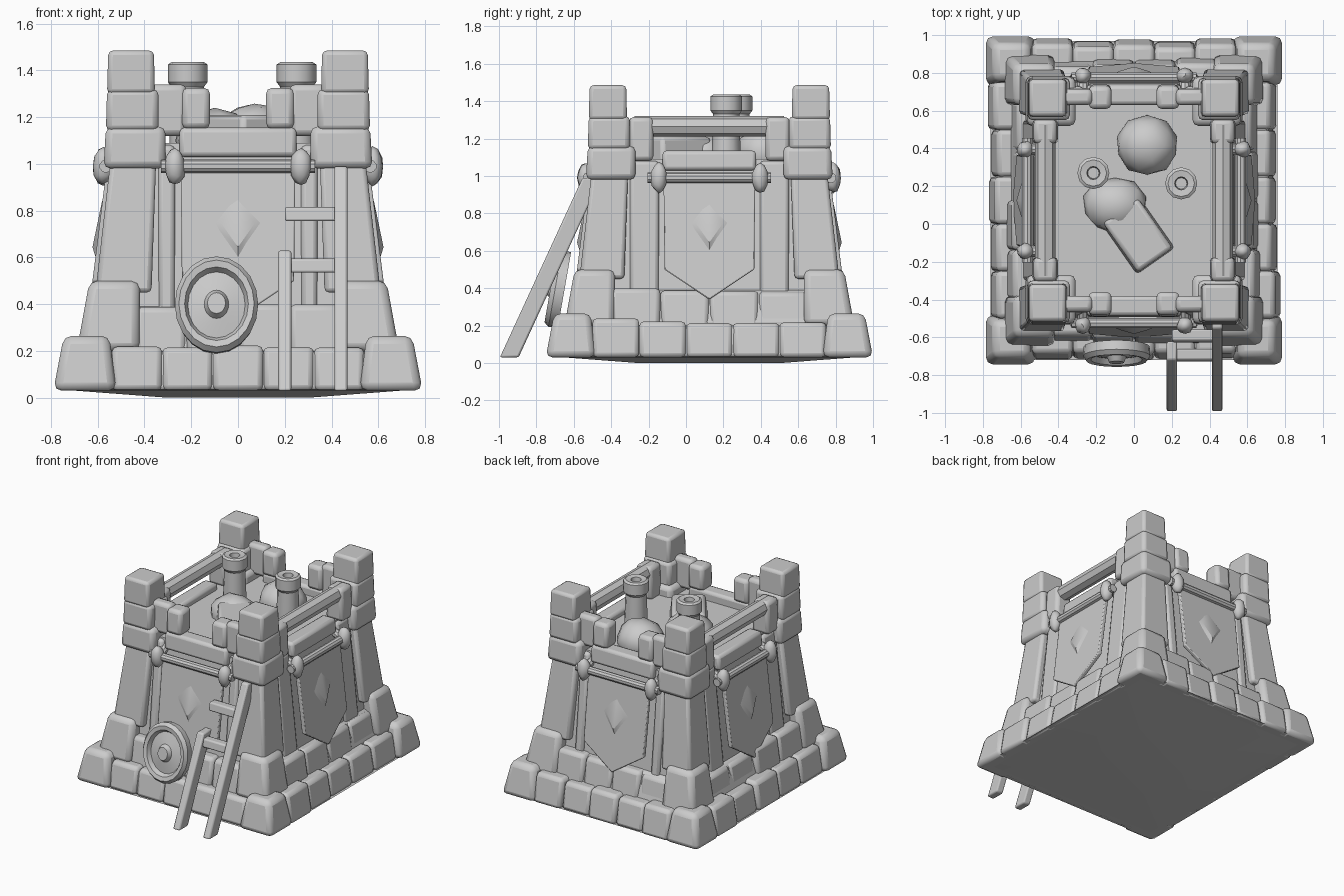
import bpy, bmesh, math, random
from mathutils import Vector, Matrix

random.seed(4)
old = bpy.data.objects.get("Cube")
if old:
    bpy.data.objects.remove(old, do_unlink=True)

stone = bpy.data.materials.new("plain_grey")
stone.use_nodes = True
stone.diffuse_color = (0.6, 0.6, 0.6, 1)
stone.node_tree.nodes["Principled BSDF"].inputs["Base Color"].default_value = (0.6, 0.6, 0.6, 1)

CY = 0.125     # tower centre along y
EXTRA = 0.085  # the tower is deeper than it is wide


def finish(name, bm, bevel=0.0, angle=35):
    bmesh.ops.recalc_face_normals(bm, faces=bm.faces)
    mesh = bpy.data.meshes.new(name)
    bm.to_mesh(mesh)
    bm.free()
    mesh.materials.append(stone)
    obj = bpy.data.objects.new(name, mesh)
    bpy.context.collection.objects.link(obj)
    if bevel:
        mod = obj.modifiers.new("soft_edges", "BEVEL")
        mod.width, mod.segments = bevel, 2
    bpy.ops.object.select_all(action="DESELECT")
    obj.select_set(True)
    bpy.context.view_layer.objects.active = obj
    bpy.ops.object.shade_smooth_by_angle(angle=math.radians(angle))
    return obj


def rect(x0, x1, y0, y1, z):
    return [Vector(p) for p in ((x0, y0, z), (x1, y0, z), (x1, y1, z), (x0, y1, z))]


def loft(name, low, high, bevel=0.0):
    # Closed solid between two matching outlines
    bm = bmesh.new()
    a = [bm.verts.new(p) for p in low]
    b = [bm.verts.new(p) for p in high]
    n = len(a)
    bm.faces.new(a[::-1])
    bm.faces.new(b)
    for i in range(n):
        bm.faces.new((a[i], a[(i + 1) % n], b[(i + 1) % n], b[i]))
    return finish(name, bm, bevel)


def rod(name, a, b, r1, r2=None, sides=10, bevel=0.0):
    a, b = Vector(a), Vector(b)
    bm = bmesh.new()
    turn = (b - a).to_track_quat("Z", "Y").to_matrix().to_4x4()
    bmesh.ops.create_cone(bm, cap_ends=True, segments=sides, radius1=r1, radius2=r2 or r1,
                          depth=(b - a).length, matrix=Matrix.Translation((a + b) / 2) @ turn)
    return finish(name, bm, bevel)


def ball(name, at, size, lumps=0.0):
    bm = bmesh.new()
    bmesh.ops.create_icosphere(bm, subdivisions=2, radius=1)
    for v in bm.verts:
        v.co *= 1 + random.uniform(-lumps, lumps)
        v.co = Vector(at) + Vector(c * s for c, s in zip(v.co, size))
    return finish(name, bm, 0, 50)


def slab(name, r0, z0, r1, z1, bevel=0.0):
    def ring(r, z):
        return rect(-r, r, CY - r - EXTRA, CY + r + EXTRA, z)
    return loft(name, ring(r0, z0), ring(r1, z1), bevel)


# Solid core, stepped footing and deck
slab("underside", 0.3, 0.0, 0.76, 0.035)
slab("footing", 0.74, 0.03, 0.71, 0.2, 0.02)
slab("step", 0.66, 0.19, 0.6, 0.39, 0.03)
slab("wall_core", 0.575, 0.35, 0.49, 1.09)

# Corner towers: inner, outer and height, bottom then top
tiers = {
    "corner_footing": (0.52, 0.79, 0.03, 0.55, 0.745, 0.265, 0.035),
    "corner_step": (0.42, 0.69, 0.2, 0.42, 0.635, 0.5, 0.035),
    "corner_shaft": (0.37, 0.61, 0.45, 0.35, 0.545, 1.02, 0.02),
    "corner_collar": (0.31, 0.575, 0.98, 0.31, 0.565, 1.16, 0.03),
    "corner_neck": (0.34, 0.565, 1.14, 0.34, 0.56, 1.32, 0.025),
    "corner_top": (0.355, 0.56, 1.3, 0.36, 0.555, 1.485, 0.02),
}
for name, (i0, o0, z0, i1, o1, z1, bev) in tiers.items():
    for sx in (-1, 1):
        for sy in (-1, 1):
            def corner(i, o, z):
                return rect(sx * i, sx * o, CY + sy * (i + EXTRA), CY + sy * (o + EXTRA), z)
            loft(name, corner(i0, o0, z0), corner(i1, o1, z1), bev)


def side_map(side):
    # Returns a function from (along, outward, height) to the model
    turn = Matrix.Rotation(side * math.pi / 2, 3, "Z")
    grow = EXTRA if side % 2 == 0 else 0

    def put(u, d, z):
        p = turn @ Vector((u, -(d + grow), z))
        return p + Vector((0, CY, 0))
    return put


def block(name, put, u0, u1, low, high, bevel):
    # low and high hold inner distance, outer distance, height
    def ring(d0, d1, z):
        return [put(u0, d0, z), put(u1, d0, z), put(u1, d1, z), put(u0, d1, z)]
    return loft(name, ring(*low), ring(*high), bevel)


for side in range(4):
    put = side_map(side)
    long = side % 2 == 1
    span = EXTRA if long else 0
    # Uneven footing and step stones
    for row, count, reach, out, z0, z1 in (("footing_stone", 5, 0.54, 0.765, 0.03, 0.225),
                                           ("step_stone", 4, 0.44, 0.665, 0.18, 0.39)):
        half = reach + span
        w = 2 * half / count
        for k in range(count):
            u = -half + k * w
            j = random.uniform(-0.012, 0.015)
            block(row, put, u, u + w, (out - 0.2, out + j, z0),
                  (out - 0.2, out - 0.035 + j, z1 + j), 0.025)
    # Narrow wall ribs beside the banner
    for s in (-1, 1):
        block("wall_rib", put, s * 0.27, s * (0.34 + span), (0.5, 0.59, 0.36), (0.44, 0.515, 1.08), 0.02)
    # Lintel over the banner
    block("lintel", put, -0.25, 0.25, (0.42, 0.535, 1.03), (0.42, 0.525, 1.155 if not long else 1.135), 0.02)
    # Hanging banner with a pointed end and a raised diamond
    outline = [(-0.245, 1.0), (-0.24, 0.5), (0, 0.34), (0.24, 0.5), (0.245, 1.0)]

    def lean(z, off):
        return 0.56 + (1.0 - z) * 0.125 + off
    loft("banner", [put(u, lean(z, -0.03), z) for u, z in outline],
         [put(u, lean(z, 0), z) for u, z in outline], 0.006)
    gem = [(0, 0.9), (-0.12, 0.75), (0, 0.58), (0.12, 0.75)]
    loft("banner_diamond", [put(u, lean(z, -0.01), z) for u, z in gem],
         [put(u * 0.6, lean(z, 0.01), 0.74 + (z - 0.74) * 0.6) for u, z in gem])
    # Banner pole with round brackets
    rod("banner_pole", put(-0.33, 0.565, 0.99), put(0.33, 0.565, 0.99), 0.028)
    for s in (-1, 1):
        ball("pole_bracket", put(s * 0.27, 0.575, 0.99), (0.045, 0.045, 0.08), 0.08)
        rod("bracket_pin", put(s * 0.27, 0.45, 1.04), put(s * 0.27, 0.59, 0.97), 0.03)
    # Parapet: long rail on the sides, open gap at front and back
    if long:
        rod("parapet_rail", put(-0.4, 0.47, 1.265), put(0.4, 0.47, 1.265), 0.055, sides=8)
        for s in (-1, 1):
            block("parapet_stub", put, s * 0.3, s * 0.43, (0.4, 0.54, 1.08), (0.41, 0.53, 1.315), 0.025)
    else:
        for s in (-1, 1):
            block("parapet_stub", put, s * 0.12, s * 0.24, (0.4, 0.53, 1.15), (0.4, 0.52, 1.325), 0.025)
            block("parapet_arm", put, s * 0.22, s * 0.38, (0.42, 0.51, 1.12), (0.42, 0.505, 1.34), 0.025)

# Posts with hollow tops on the deck
for x, y in ((-0.215, 0.27), (0.25, 0.215)):
    bm = bmesh.new()
    profile = [(0.08, 1.05), (0.07, 1.33), (0.085, 1.35), (0.085, 1.425), (0.07, 1.435), (0.035, 1.43), (0.03, 1.38)]
    rings = []
    for r, z in profile:
        rings.append([bm.verts.new((x + r * math.cos(t * math.tau / 12), y + r * math.sin(t * math.tau / 12), z))
                      for t in range(12)])
    for a, b in zip(rings, rings[1:]):
        for i in range(12):
            bm.faces.new((a[i], a[(i + 1) % 12], b[(i + 1) % 12], b[i]))
    bm.faces.new(rings[0][::-1])
    bm.faces.new(rings[-1])
    finish("deck_post", bm)

# Sacks and a turned crate on the deck
ball("large_sack", (0.07, 0.415, 1.12), (0.165, 0.155, 0.14), 0.05)
ball("small_sack", (-0.1, 0.1, 1.1), (0.17, 0.15, 0.135), 0.05)
crate = loft("crate", rect(-0.13, 0.13, -0.17, 0.17, -0.1), rect(-0.11, 0.11, -0.16, 0.16, 0.1), 0.02)
crate.location = (0.02, -0.06, 1.11)
crate.rotation_euler.z = math.radians(-35 + 70)

# Oval shield leaning on the front
bm = bmesh.new()
rings = []
for r, h in ((1, 0), (1.02, 0.05), (0.92, 0.075), (0.78, 0.07), (0.7, 0.04), (0.45, 0.05), (0.3, 0.055), (0.22, 0.085)):
    rings.append([bm.verts.new((0.175 * r * math.cos(t * math.tau / 20), 0.205 * r * math.sin(t * math.tau / 20), h))
                  for t in range(20)])
for a, b in zip(rings, rings[1:]):
    for i in range(20):
        bm.faces.new((a[i], a[(i + 1) % 20], b[(i + 1) % 20], b[i]))
bm.faces.new(rings[0][::-1])
bm.faces.new(rings[-1])
shield = finish("shield", bm)
shield.location = (-0.092, -0.65, 0.39)
shield.rotation_euler.x = math.radians(80)

# Ladder with one broken rail
def rail_y(z):
    return -0.945 + (z - 0.03) * 0.46


for x, top in ((0.2, 0.63), (0.44, 0.99)):
    def foot(z):
        y = rail_y(z)
        return rect(x - 0.028, x + 0.028, y - 0.05, y + 0.05, z)
    loft("ladder_rail", foot(0.03), foot(top), 0.01)
for z in (0.565, 0.785):
    y = rail_y(z)
    loft("ladder_rung", rect(0.2, 0.44, y - 0.03, y + 0.03, z - 0.03),
         rect(0.2, 0.44, y - 0.02, y + 0.04, z + 0.03), 0.01)
